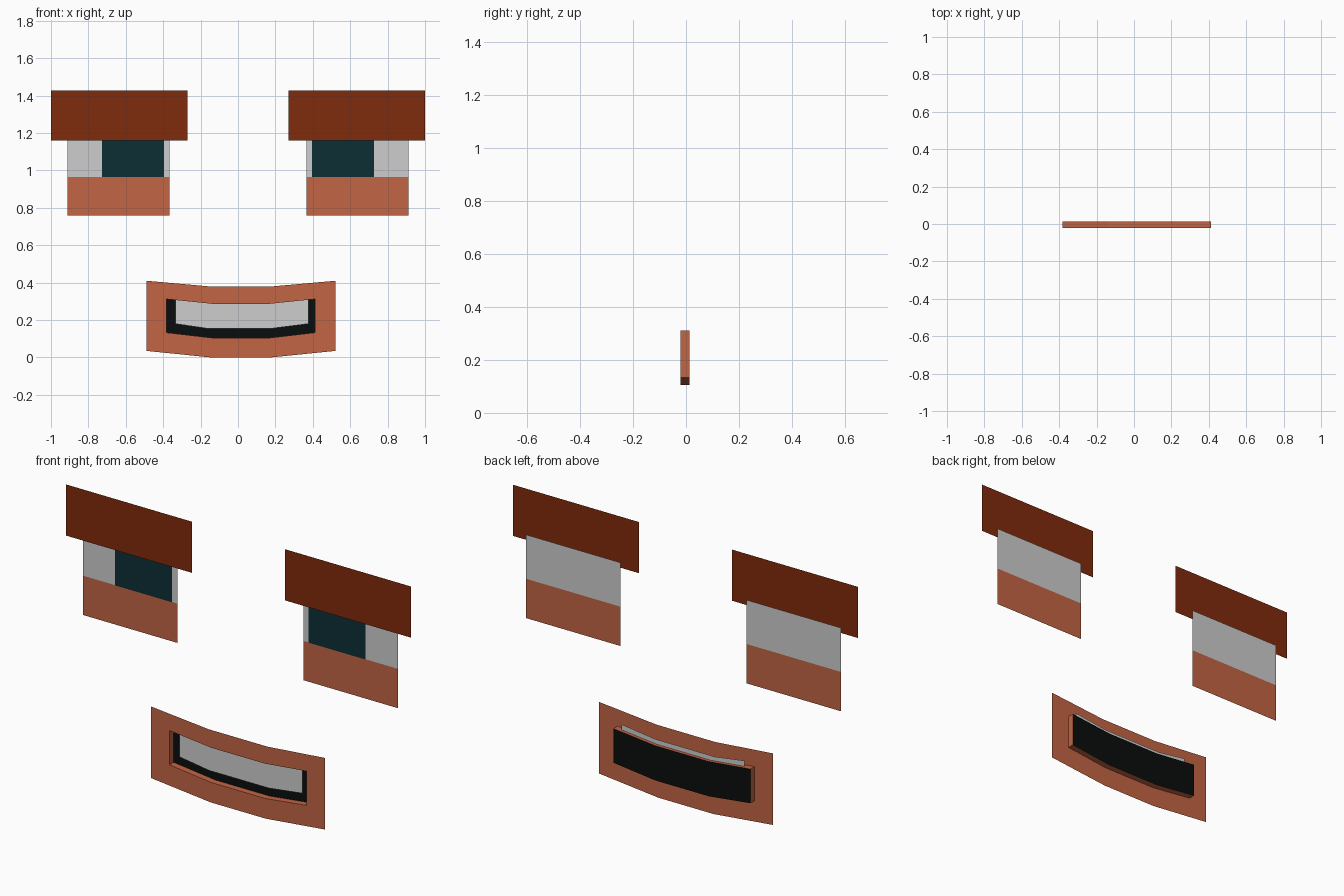
import bpy

if "Cube" in bpy.data.objects:
    bpy.data.objects.remove(bpy.data.objects["Cube"])


def material(name, rgb):
    m = bpy.data.materials.new(name)
    m.diffuse_color = (*rgb, 1.0)
    m.use_nodes = True
    m.node_tree.nodes["Principled BSDF"].inputs["Base Color"].default_value = m.diffuse_color
    return m


TAN = material("tan", (0.54, 0.128, 0.056))
BROWN = material("dark brown", (0.215, 0.024, 0.004))
WHITE = material("off white", (0.61, 0.61, 0.61))
TEAL = material("dark teal", (0.004, 0.028, 0.036))
BLACK = material("black", (0.003, 0.004, 0.004))


def build(name, verts, faces, mat):
    mesh = bpy.data.meshes.new(name)
    mesh.from_pydata(verts, [], faces)
    mesh.materials.append(mat)
    mesh.update()
    ob = bpy.data.objects.new(name, mesh)
    bpy.context.collection.objects.link(ob)
    return ob


def plate(name, x0, x1, z0, z1, y, mat):
    """Flat rectangle facing the front."""
    x0, x1 = sorted((x0, x1))
    return build(name, [(x0, y, z0), (x1, y, z0), (x1, y, z1), (x0, y, z1)],
                 [(0, 1, 2, 3)], mat)


def outline(bottom, top, y):
    """Closed loop: bottom points left to right, top points right to left."""
    return [(x, y, z) for x, z in bottom + top[::-1]]


def curved_plate(name, bottom, top, y, mat):
    """Flat strip of quads between two bent edges."""
    n = len(bottom)
    faces = [(i, i + 1, 2 * n - 2 - i, 2 * n - 1 - i) for i in range(n - 1)]
    return build(name, outline(bottom, top, y), faces, mat)


def bridge(name, loop_a, loop_b, mat):
    """Ring of quads between two matching loops."""
    n = len(loop_a)
    faces = [(i, (i + 1) % n, n + (i + 1) % n, n + i) for i in range(n)]
    return build(name, loop_a + loop_b, faces, mat)


FRONT, BACK = -0.021, 0.013

# Eyes, mirrored left and right
for side, s in (("left", -1), ("right", 1)):
    plate(side + "_brow", s * 0.27, s * 1.0, 1.16, 1.428, 0.003, BROWN)
    plate(side + "_eye_white", s * 0.365, s * 0.912, 0.966, 1.197, 0.021, WHITE)
    plate(side + "_lower_lid", s * 0.365, s * 0.912, 0.76, 0.966, 0.021, TAN)
    plate(side + "_iris", s * 0.396, s * 0.727, 0.966, 1.195, 0.0185, TEAL)

# Mouth edges
outer_bottom = [(-0.49, 0.035), (-0.145, 0.0), (0.175, 0.0), (0.52, 0.035)]
outer_top = [(-0.49, 0.41), (-0.155, 0.38), (0.185, 0.38), (0.52, 0.41)]
inner_bottom = [(-0.382, 0.133), (-0.14, 0.105), (0.17, 0.105), (0.412, 0.133)]
inner_top = [(-0.382, 0.312), (-0.14, 0.287), (0.17, 0.287), (0.412, 0.312)]

# Lips, recess walls and dark back of the mouth
bridge("lips", outline(outer_bottom, outer_top, FRONT),
       outline(inner_bottom, inner_top, FRONT), TAN)
bridge("mouth_walls", outline(inner_bottom, inner_top, FRONT),
       outline(inner_bottom, inner_top, BACK), TAN)
curved_plate("mouth_back", inner_bottom, inner_top, BACK, BLACK)

# Upper teeth, reaching a little above the recess
teeth_bottom = [(-0.335, 0.18), (-0.165, 0.155), (0.18, 0.155), (0.376, 0.18)]
teeth_top = [(x, z + 0.157) for x, z in teeth_bottom]
curved_plate("teeth", teeth_bottom, teeth_top, -0.004, WHITE)
